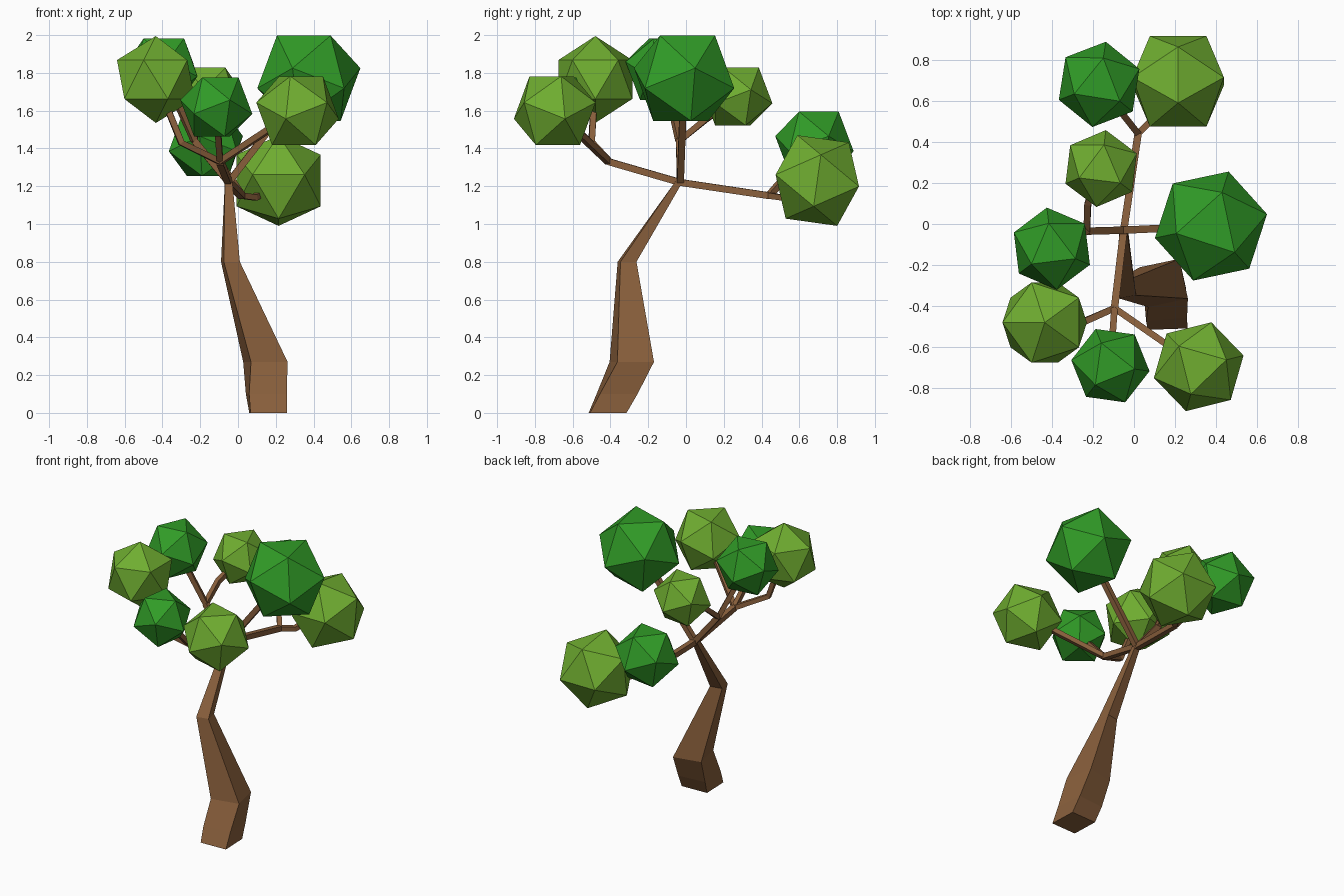
import bpy, bmesh
from math import radians, cos, sin, pi
from mathutils import Matrix, Vector

if "Cube" in bpy.data.objects:
    bpy.data.objects.remove(bpy.data.objects["Cube"])


def material(name, rgb):
    m = bpy.data.materials.new(name)
    m.diffuse_color = (*rgb, 1)
    m.use_nodes = True
    m.node_tree.nodes["Principled BSDF"].inputs["Base Color"].default_value = m.diffuse_color
    return m


BARK = material("bark", (0.25, 0.115, 0.045))
DARK = material("dark_leaf", (0.03, 0.33, 0.02))
LIGHT = material("light_leaf", (0.16, 0.42, 0.03))


def finish(name, bm, mat):
    bmesh.ops.recalc_face_normals(bm, faces=bm.faces)
    me = bpy.data.meshes.new(name)
    bm.to_mesh(me)
    bm.free()
    me.materials.append(mat)
    ob = bpy.data.objects.new(name, me)
    bpy.context.collection.objects.link(ob)
    return ob


def loft(name, rings):
    """Skin a list of equal-sided rings and cap both ends."""
    bm = bmesh.new()
    loops = [[bm.verts.new(p) for p in ring] for ring in rings]
    n = len(loops[0])
    for a, b in zip(loops, loops[1:]):
        for i in range(n):
            j = (i + 1) % n
            bm.faces.new((a[i], a[j], b[j], b[i]))
    bm.faces.new(loops[0][::-1])
    bm.faces.new(loops[-1])
    return finish(name, bm, BARK)


def square(center, u, v, half, turn=0):
    """Four corners of a square in the plane of u and v."""
    r = half * 2 ** 0.5
    angles = [radians(turn) + pi / 4 + k * pi / 2 for k in range(4)]
    return [Vector(center) + r * (cos(a) * u + sin(a) * v) for a in angles]


# Bent square trunk: centre, half width, turn
X, Y, Z = Vector((1, 0, 0)), Vector((0, 1, 0)), Vector((0, 0, 1))
loft("trunk", [square(c, X, Y, h, t) for c, h, t in [
    ((0.16, -0.415, 0.0), 0.097, 2),
    ((0.15, -0.365, 0.10), 0.100, 5),
    ((0.145, -0.287, 0.27), 0.099, 12),
    ((-0.04, -0.312, 0.80), 0.043, 10),
    ((-0.05, -0.03, 1.235), 0.019, 0)]])


def branch(name, path, half=0.016):
    pts = [Vector(p) for p in path]
    rings = []
    for i, p in enumerate(pts):
        d = (pts[min(i + 1, len(pts) - 1)] - pts[max(i - 1, 0)]).normalized()
        u = d.cross(Z).normalized()
        rings.append(square(p, u, d.cross(u), half))
    loft(name, rings)


# Leaf clumps: centre, radius, tilt (37.38 face up, 0 point up, -31.72 edge up), spin, lean
FACE, POINT, EDGE = 37.38, 0, -31.72
CLUMPS = {
    "back_left": ((-0.17, 0.68, 1.425), 0.214, FACE, 81, 0, DARK),
    "back_right": ((0.215, 0.695, 1.23), 0.262, EDGE, 90, -8, LIGHT),
    "middle_left": ((-0.16, 0.27, 1.675), 0.192, FACE, 83, 0, LIGHT),
    "left": ((-0.40, -0.12, 1.82), 0.205, FACE, 97, 0, DARK),
    "front_left": ((-0.435, -0.48, 1.765), 0.230, POINT, 36, 0, LIGHT),
    "front": ((-0.115, -0.69, 1.62), 0.196, FACE, 112, 0, DARK),
    "front_right": ((0.315, -0.695, 1.60), 0.229, FACE, 14, 0, LIGHT),
    "right": ((0.375, -0.01, 1.772), 0.284, FACE, 72, 0, DARK),
}
for name, (c, r, tilt, spin, lean, mat) in CLUMPS.items():
    bm = bmesh.new()
    m = (Matrix.Translation(c) @ Matrix.Rotation(radians(lean), 4, 'X')
         @ Matrix.Rotation(radians(spin), 4, 'Z')
         @ Matrix.Rotation(radians(tilt), 4, 'Y'))
    bmesh.ops.create_icosphere(bm, subdivisions=1, radius=r, matrix=m)
    finish("leaf_clump_" + name, bm, mat)

# Branches from the trunk top through three forks into the clumps
TOP = (-0.05, -0.03, 1.22)
FRONT, BACK, SIDE = (-0.095, -0.41, 1.33), (0.02, 0.44, 1.15), (-0.23, -0.035, 1.44)


def tip(name):
    return CLUMPS[name][0]


branch("front_limb", [TOP, FRONT], 0.018)
branch("front_twig", [FRONT, tip("front")])
branch("front_right_twig", [FRONT, tip("front_right")])
branch("front_left_twig", [FRONT, (-0.30, -0.50, 1.43), tip("front_left")])
branch("back_limb", [TOP, BACK], 0.018)
branch("back_left_twig", [BACK, tip("back_left")])
branch("back_right_twig", [BACK, (0.09, 0.51, 1.14), tip("back_right")])
branch("side_limb", [TOP, SIDE], 0.018)
branch("left_twig", [SIDE, tip("left")])
branch("middle_left_twig", [SIDE, (-0.225, 0.10, 1.55), tip("middle_left")])
branch("right_limb", [TOP, tip("right")], 0.018)
